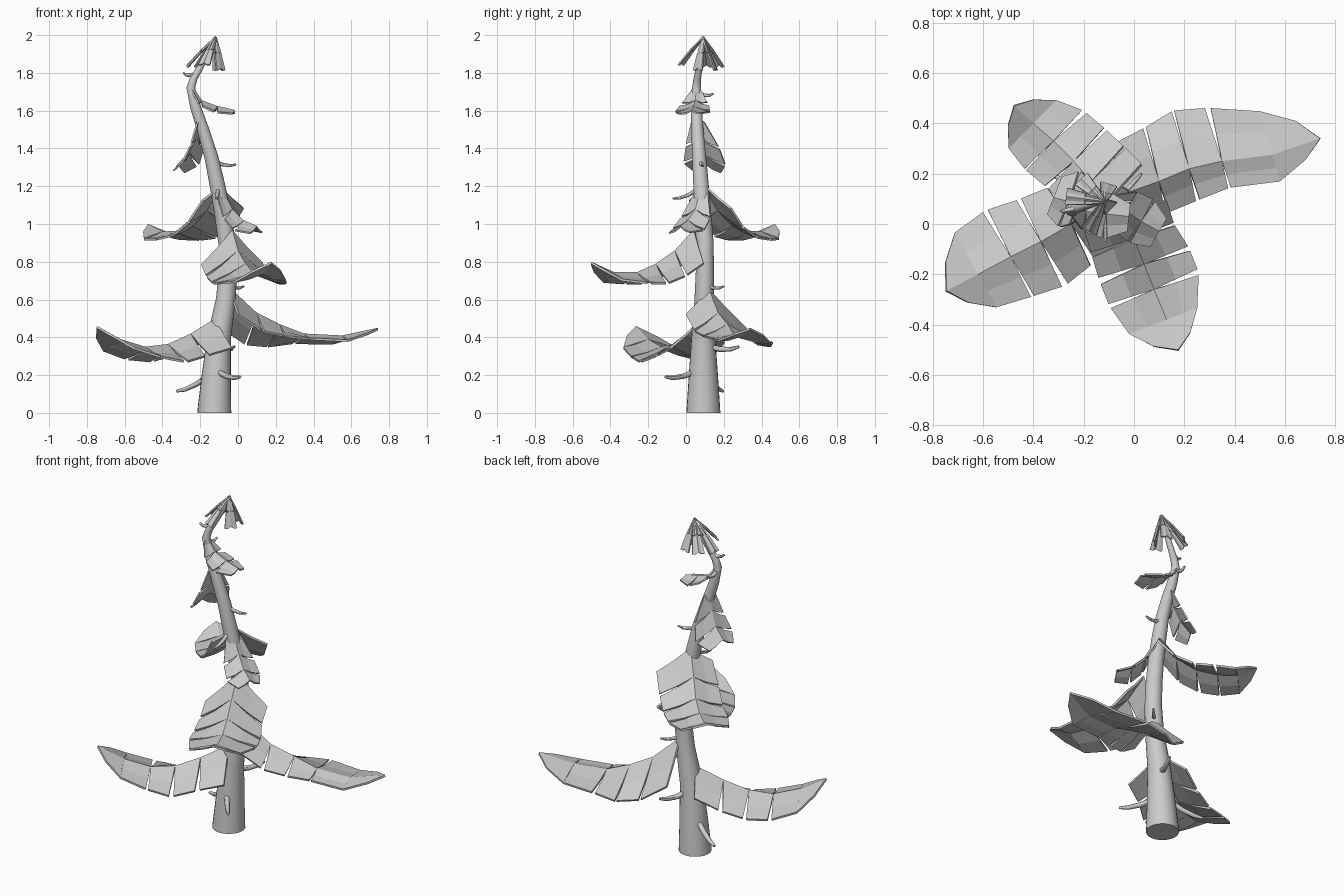
import bpy, random
from mathutils import Vector

if "Cube" in bpy.data.objects:
    bpy.data.objects.remove(bpy.data.objects["Cube"])
random.seed(4)


def tube(name, pts, radii, sides=4):
    """Tapered round tube along a path."""
    cu = bpy.data.curves.new(name, 'CURVE')
    cu.dimensions = '3D'
    cu.bevel_depth = 1.0
    cu.bevel_resolution = sides
    cu.use_fill_caps = True
    sp = cu.splines.new('POLY')
    sp.points.add(len(pts) - 1)
    for p, co, r in zip(sp.points, pts, radii):
        p.co = (*co, 1)
        p.radius = r
    ob = bpy.data.objects.new(name, cu)
    bpy.context.collection.objects.link(ob)
    bpy.ops.object.select_all(action='DESELECT')
    bpy.context.view_layer.objects.active = ob
    ob.select_set(True)
    bpy.ops.object.convert(target='MESH')
    bpy.ops.object.shade_smooth_by_angle()


def frond(name, spine, left, right, steep=1.0, flat=0.3, gap=0.012, thick=0.012):
    """Drooping bough: a ridge with slit panels hanging on both sides."""
    spine = [Vector(p) for p in spine]
    n = len(spine)
    verts, faces = [], []

    def add(points, flip):
        i = len(verts)
        verts.extend(points)
        ids = list(range(i, i + len(points)))
        faces.append(ids[::-1] if flip else ids)

    run = (spine[-1] - spine[0]) * Vector((1, 1, 0))
    run.normalize()
    perp = Vector((-run.y, run.x, 0))
    for s, widths in ((1, left), (-1, right)):
        edge = []
        for i, w in enumerate(widths):
            slope = steep + (flat - steep) * min(1, i / max(1, n - 3))
            edge.append(spine[i] + perp * s * w - Vector((0, 0, slope * w)))
        for i in range(n - 1):
            a, b, oa, ob = spine[i], spine[i + 1], edge[i], edge[i + 1]
            along = ob - oa
            # The last two segments of a long bough form one unslit blade
            g0 = 0 if (n > 4 and i == n - 2) else gap * random.uniform(0.3, 1.3)
            g1 = 0 if (i == n - 2 or (n > 4 and i == n - 3)) else gap * random.uniform(0.3, 1.3)
            u = along.normalized() if along.length > 0 else along
            oa2, ob2 = oa + u * g0, ob - u * g1
            if widths[i + 1] < 0.001:
                # Blunted outer corner at the tip
                m = oa.lerp(b, 0.62) + (oa - a) * 0.17
                add([a, oa2, m, b], s > 0)
            else:
                # Upper and lower halves, the lower one flaring slightly
                ma = a.lerp(oa2, 0.5) - Vector((0, 0, 0.006))
                mb = b.lerp(ob2, 0.5) - Vector((0, 0, 0.006))
                add([a, ma, mb, b], s > 0)
                add([ma, oa2, ob2, mb], s > 0)
    me = bpy.data.meshes.new(name)
    me.from_pydata([tuple(v) for v in verts], [], faces)
    ob = bpy.data.objects.new(name, me)
    bpy.context.collection.objects.link(ob)
    weld = ob.modifiers.new('weld', 'WELD')
    weld.merge_threshold = 0.0005
    mod = ob.modifiers.new('thickness', 'SOLIDIFY')
    mod.thickness = thick
    mod.offset = -1


# Trunk
path = [(-.125, .092, 0), (-.125, .092, .02), (-.115, .092, .2), (-.1, .092, .4), (-.065, .097, .6),
        (-.053, .1, .75), (-.058, .1, .9), (-.08, .09, 1.05), (-.108, .08, 1.2), (-.14, .07, 1.35),
        (-.185, .06, 1.5), (-.225, .055, 1.62), (-.25, .055, 1.72), (-.235, .06, 1.77), (-.14, .088, 1.93)]
radii = [.09, .089, .077, .063, .052, .048, .046, .044, .041, .037, .032, .028, .023, .02, .012]
tube('trunk', path, radii, 10)

# Large boughs
frond('bough_right',
      [(-.04, .12, .66), (.1, .17, .53), (.22, .22, .47), (.35, .25, .42), (.55, .275, .41), (.74, .34, .45)],
      [.2, .22, .24, .22, .18, 0], [.13, .13, .13, .11, .11, 0], flat=.2)
frond('bough_left',
      [(-.12, .08, .50), (-.25, 0, .42), (-.37, -.07, .365), (-.49, -.13, .35), (-.62, -.2, .39), (-.745, -.265, .46)],
      [.19, .18, .2, .18, .15, 0], [.15, .17, .19, .21, .19, 0], .8, .28)
frond('bough_front',
      [(-.03, .04, .97), (0, -.06, .86), (.04, -.16, .79), (.08, -.26, .745), (.13, -.38, .745), (.175, -.5, .80)],
      [.17, .17, .19, .19, .13, 0], [.18, .18, .19, .19, .16, 0], 1.0, .28)
frond('bough_back',
      [(-.1, .1, 1.21), (-.17, .17, 1.08), (-.24, .25, 1.0), (-.32, .33, .965), (-.4, .4, .96), (-.475, .47, 1.0)],
      [.12, .14, .15, .16, .14, 0], [.19, .19, .18, .17, .13, 0], .6, .25)

# Small upper boughs, open ended
frond('small_bough_low', [(-.09, .08, 1.2), (-.03, .05, 1.08), (.03, .01, 1.02), (.1, -.03, .99)],
      [.04, .09, .1, .06], [.04, .09, .1, .07], .8, .5, thick=.009)
frond('small_bough_mid', [(-.205, .06, 1.58), (-.225, .075, 1.46), (-.26, .09, 1.38), (-.32, .105, 1.32)],
      [.03, .08, .11, .07], [.04, .11, .13, .09], .9, .5, thick=.009)
frond('small_bough_high', [(-.245, .055, 1.73), (-.19, .05, 1.655), (-.11, .04, 1.625), (-.02, .03, 1.605)],
      [.02, .07, .09, .05], [.02, .08, .1, .06], .6, .3, thick=.009)

# Crown: blades hanging from the apex
apex = Vector((-.12, .09, 1.995))
for i, (dx, dy, dz) in enumerate([(-.15, .02, -.15), (-.06, -.12, -.14), (.03, -.03, -.17),
                                  (.02, .07, -.17), (-.09, .09, -.15)]):
    d = Vector((dx, dy, dz))
    frond(f'crown_blade_{i}', [apex, apex + d * .5 + Vector((0, 0, .005)), apex + d],
          [.006, .022, .034], [.006, .022, .034], .3, .3, gap=.004, thick=.008)

# Bare twigs
twigs = [((-.11, .05, .22), (.012, -.11, .19)), ((-.15, .11, .2), (-.325, .195, .115)),
         ((-.09, .12, .35), (-.02, .28, .35)), ((-.06, .1, .68), (.03, .2, .67)),
         ((-.14, .075, 1.34), (-.01, .09, 1.315)), ((-.105, .07, 1.19), (-.115, -.07, 1.135)),
         ((-.25, .06, 1.7), (-.24, .145, 1.69)), ((-.22, .065, 1.8), (-.29, .05, 1.8))]
for i, (a, b) in enumerate(twigs):
    a, b = Vector(a), Vector(b)
    mid1 = a.lerp(b, .4) - Vector((0, 0, .014))
    mid2 = a.lerp(b, .75) - Vector((0, 0, .012))
    r = .016 if a.z < .5 else .011
    tube(f'twig_{i}', [a, mid1, mid2, b], [r, r * .9, r * .75, r * .45])
